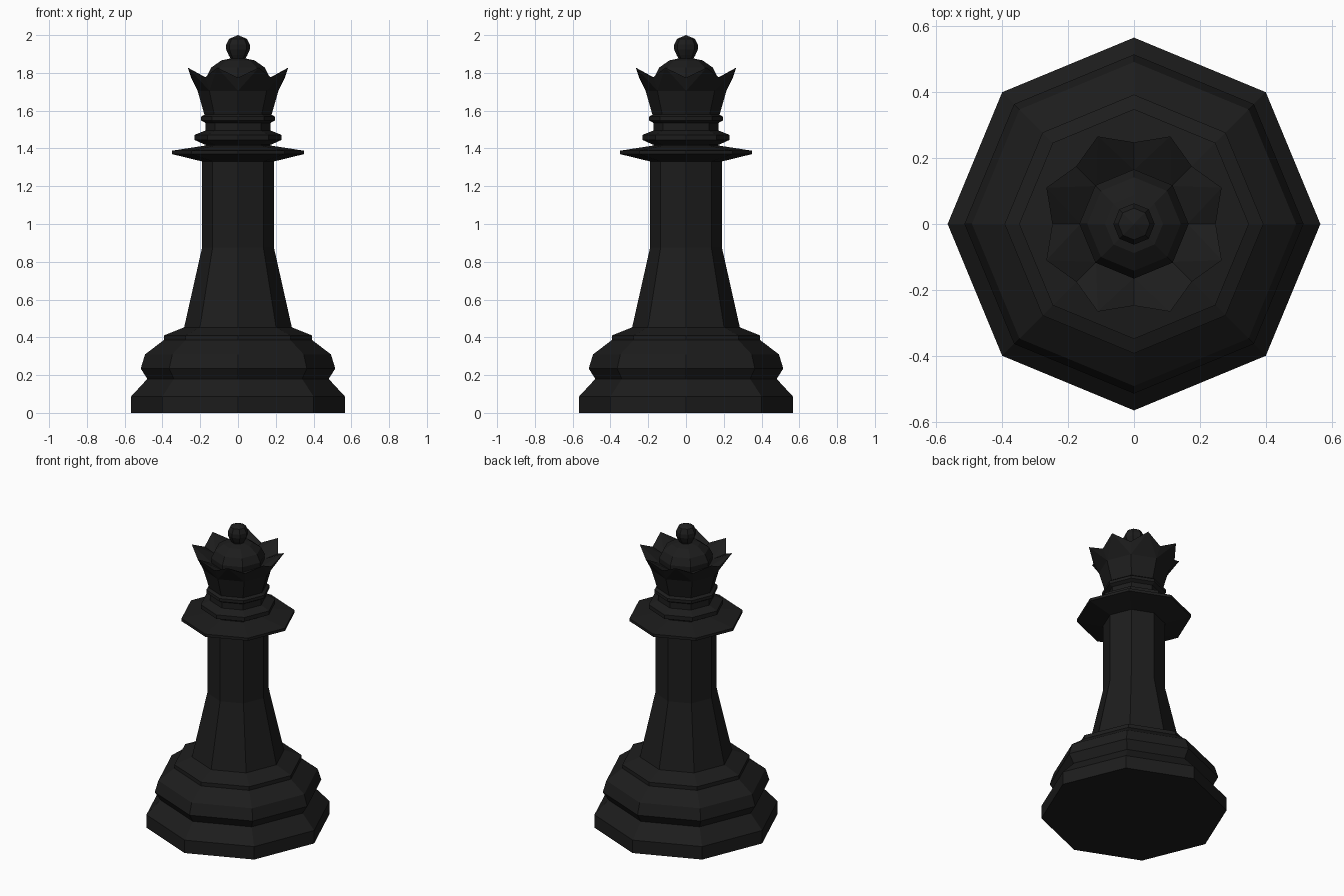
import bpy, bmesh
from math import cos, sin, pi

if "Cube" in bpy.data.objects:
    bpy.data.objects.remove(bpy.data.objects["Cube"])

SIDES = 8
black = bpy.data.materials.new("black")
black.diffuse_color = (0.012, 0.012, 0.012, 1)
black.use_nodes = True
black.node_tree.nodes["Principled BSDF"].inputs["Base Color"].default_value = black.diffuse_color


def ring(bm, r, z, turn=0.0):
    """One octagonal loop of vertices, corners on the axes unless turned."""
    return [bm.verts.new((r * cos(2 * pi * (i + turn) / SIDES),
                          r * sin(2 * pi * (i + turn) / SIDES), z)) for i in range(SIDES)]


def bridge(bm, low, high):
    for i in range(SIDES):
        j = (i + 1) % SIDES
        bm.faces.new((low[i], low[j], high[j], high[i]))


def finish(bm, name):
    bmesh.ops.recalc_face_normals(bm, faces=bm.faces)
    mesh = bpy.data.meshes.new(name)
    bm.to_mesh(mesh)
    bm.free()
    mesh.materials.append(black)
    obj = bpy.data.objects.new(name, mesh)
    bpy.context.collection.objects.link(obj)
    return obj


def turned(name, profile, tip=None):
    """Closed eight-sided lathe of (radius, height) points, optionally ending in a point."""
    bm = bmesh.new()
    loops = [ring(bm, r, z) for r, z in profile]
    for low, high in zip(loops, loops[1:]):
        bridge(bm, low, high)
    bm.faces.new(loops[0][::-1])
    if tip is None:
        bm.faces.new(loops[-1])
    else:
        apex = bm.verts.new((0, 0, tip))
        for i in range(SIDES):
            bm.faces.new((loops[-1][i], loops[-1][(i + 1) % SIDES], apex))
    return finish(bm, name)


# Stepped foot
turned("base", [(0.566, 0), (0.566, 0.087), (0.48, 0.18), (0.515, 0.235),
                (0.492, 0.31), (0.393, 0.385), (0.393, 0.41), (0.285, 0.453)])
# Tapered stem
turned("column", [(0.285, 0.453), (0.19, 0.876), (0.19, 1.34)])
# Wide collar and the two smaller rings above it
turned("collar", [(0.185, 1.33), (0.349, 1.37), (0.349, 1.388), (0.175, 1.415)])
turned("neck", [(0.172, 1.40), (0.172, 1.60)])
turned("lower_ring", [(0.175, 1.42), (0.23, 1.445), (0.23, 1.472), (0.172, 1.495)])
turned("upper_ring", [(0.172, 1.535), (0.195, 1.548), (0.195, 1.568), (0.172, 1.582)])

# Flared crown with eight points between the corners
bm = bmesh.new()
foot = ring(bm, 0.178, 1.58)
waist = ring(bm, 0.214, 1.705)
valleys = ring(bm, 0.248, 1.775)
tips = ring(bm, 0.288, 1.828, 0.5)
inner = ring(bm, 0.163, 1.745)
bridge(bm, foot, waist)
bm.faces.new(foot[::-1])
for i in range(SIDES):
    j = (i + 1) % SIDES
    for wall in (waist, inner):
        bm.faces.new((wall[i], wall[j], tips[i]))
        bm.faces.new((wall[i], tips[i], valleys[i]))
        bm.faces.new((wall[j], valleys[j], tips[i]))
bm.faces.new(inner)
finish(bm, "crown")

# Domed cap and finial ball
turned("dome", [(0.163, 1.74), (0.166, 1.78), (0.142, 1.828), (0.088, 1.866)], 1.885)
turned("finial", [(0.03, 1.86), (0.05, 1.895), (0.063, 1.925), (0.063, 1.95),
                  (0.048, 1.98)], 2.0)
